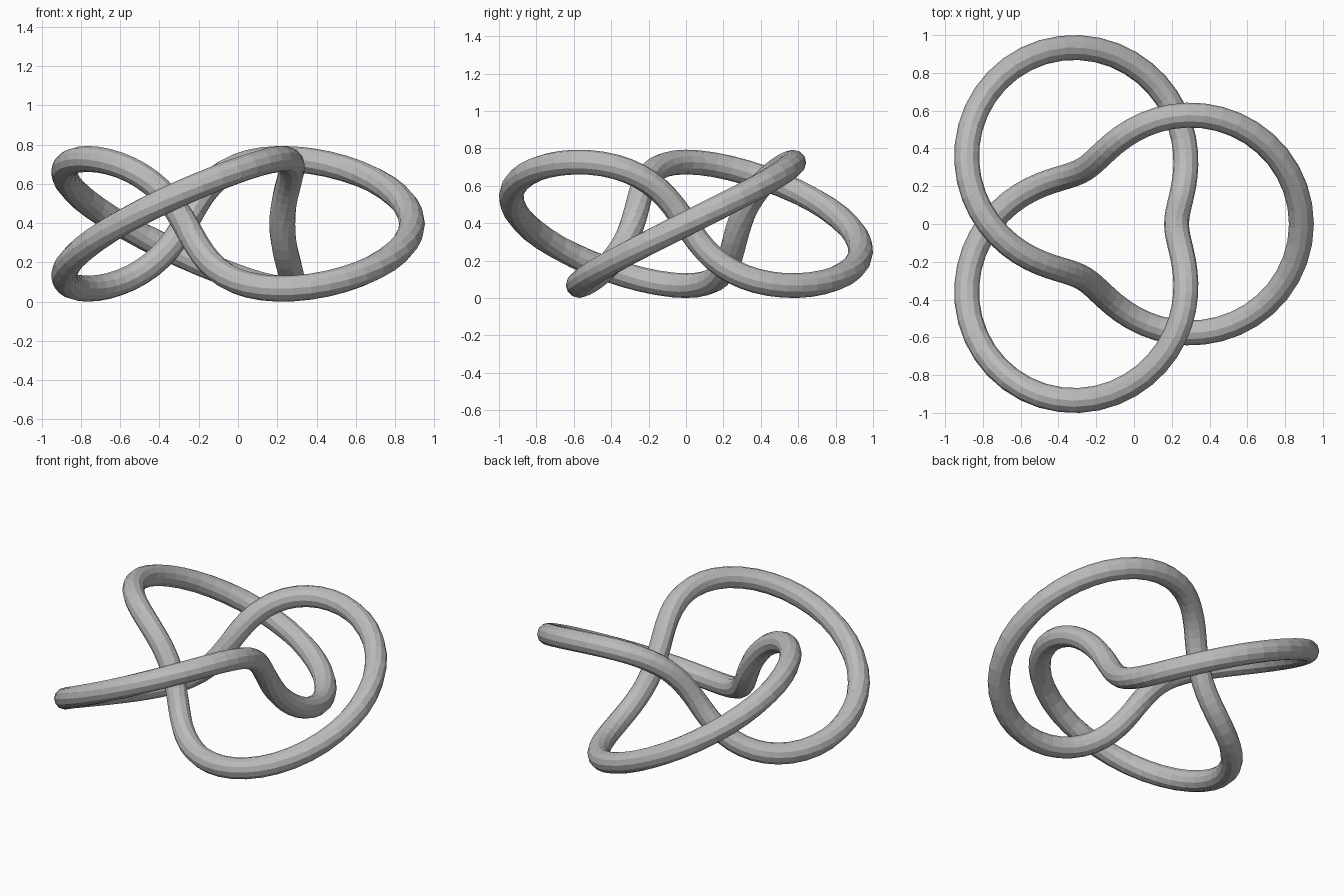
import bpy
import bmesh
from math import sin, cos, pi
from mathutils import Vector

default = bpy.data.objects.get("Cube")
if default:
    bpy.data.objects.remove(default, do_unlink=True)

SCALE = 0.3304       # small radius of the knot; the large one is twice this
TUBE = 0.066         # tube thickness radius
STEPS, SIDES = 128, 12
CENTRE = Vector((-0.105, 0, SCALE + TUBE))


def knot_point(t):
    """Centre line: winds twice round the axis and three times through it."""
    r = SCALE * (2 + cos(3 * t))
    return CENTRE + Vector((r * cos(2 * t), r * sin(2 * t), SCALE * sin(3 * t)))


def ring(bm, t):
    """One cross-section of the tube, square to the centre line."""
    p = knot_point(t)
    tangent = (knot_point(t + 0.001) - knot_point(t - 0.001)).normalized()
    side = tangent.cross(Vector((0, 0, 1))).normalized()
    up = side.cross(tangent)
    angles = [2 * pi * k / SIDES for k in range(SIDES)]
    return [bm.verts.new(p + TUBE * (cos(a) * side + sin(a) * up)) for a in angles]


# Closed tube swept along the knot
bm = bmesh.new()
rings = [ring(bm, 2 * pi * i / STEPS) for i in range(STEPS)]
for i, a in enumerate(rings):
    b = rings[(i + 1) % STEPS]
    for k in range(SIDES):
        n = (k + 1) % SIDES
        bm.faces.new((a[k], a[n], b[n], b[k]))
bmesh.ops.recalc_face_normals(bm, faces=bm.faces)
mesh = bpy.data.meshes.new("knot_tube")
bm.to_mesh(mesh)
bm.free()

# Plain grey finish
grey = bpy.data.materials.new("grey")
grey.use_nodes = True
colour = (0.5, 0.5, 0.5, 1)
grey.diffuse_color = colour
grey.node_tree.nodes["Principled BSDF"].inputs["Base Color"].default_value = colour
mesh.materials.append(grey)

knot = bpy.data.objects.new("knot_tube", mesh)
bpy.context.collection.objects.link(knot)
